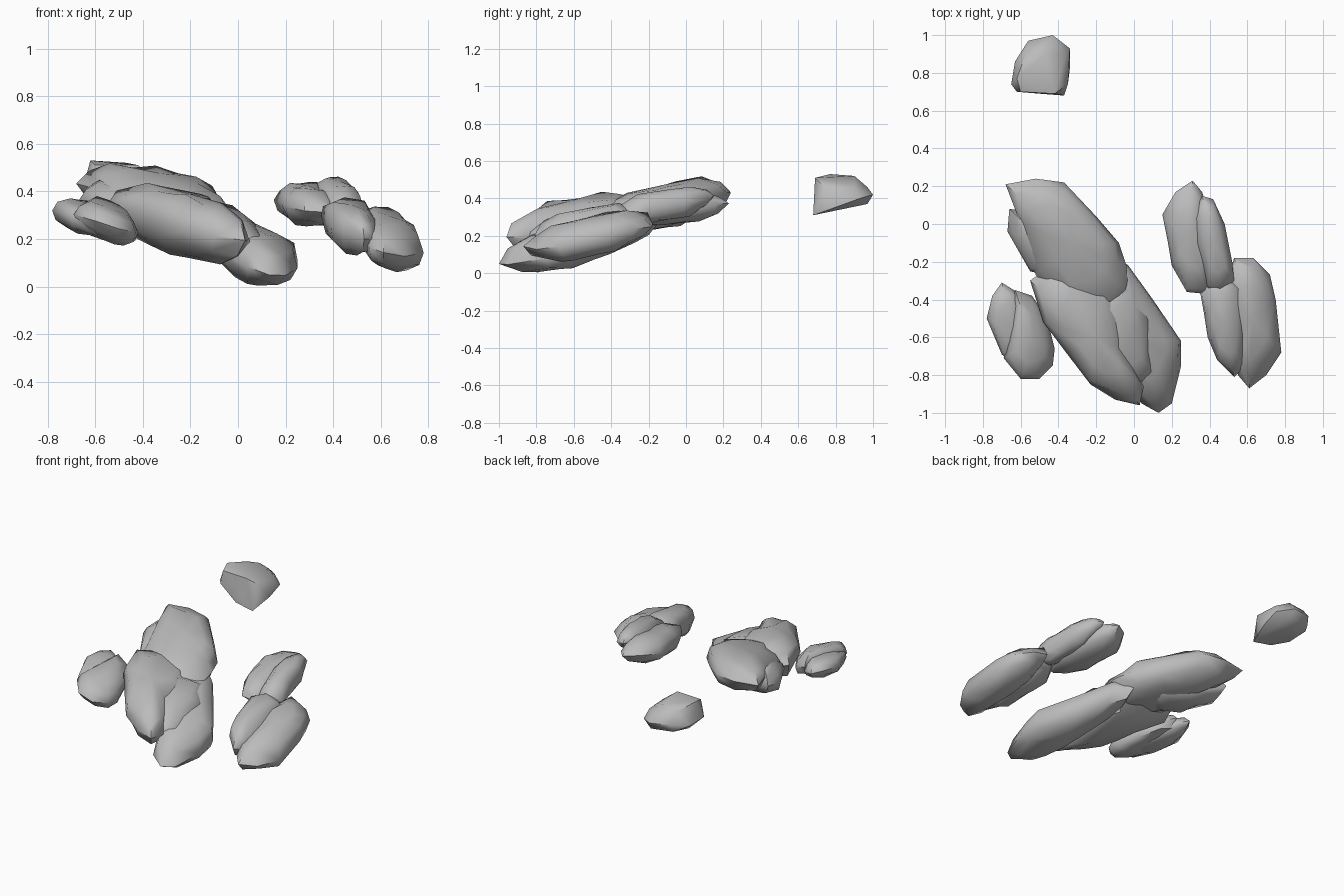
import bpy
import bmesh
import math
import random
from mathutils import Vector

random.seed(4)

default_cube = bpy.data.objects.get("Cube")
if default_cube:
    bpy.data.objects.remove(default_cube, do_unlink=True)

# Single grey stone material
stone = bpy.data.materials.new("grey_stone")
stone.use_nodes = True
stone_colour = (.5, .5, .5, 1)
stone.diffuse_color = stone_colour
stone.node_tree.nodes["Principled BSDF"].inputs["Base Color"].default_value = stone_colour

# Rounded slab section: scale of the outline, share of the half thickness
SECTION = [(.5, -.95), (.85, -.58), (1, 0), (.88, .55), (.55, .93)]


def finish(name, bm):
    """Turn the bmesh into a smooth-shaded stone object."""
    bmesh.ops.recalc_face_normals(bm, faces=bm.faces[:])
    mesh = bpy.data.meshes.new(name)
    bm.to_mesh(mesh)
    bm.free()
    mesh.materials.append(stone)
    obj = bpy.data.objects.new(name, mesh)
    bpy.context.collection.objects.link(obj)
    bpy.ops.object.select_all(action='DESELECT')
    obj.select_set(True)
    bpy.context.view_layer.objects.active = obj
    bpy.ops.object.shade_smooth_by_angle(angle=math.radians(50))
    return obj


def slab(name, outline, height, half, slope_x, slope_y):
    """Domed rock slab: plan outline lying on a sloping middle plane."""
    points = [Vector(p) for p in outline]
    centre = sum(points, Vector((0, 0))) / len(points)
    bm = bmesh.new()

    def place(offset, level):
        z = height + slope_x * offset.x + slope_y * offset.y + level * half
        return bm.verts.new((centre.x + offset.x, centre.y + offset.y, z))

    rings = []
    for scale, level in SECTION:
        ring = []
        for p in points:
            wobble = random.uniform(-.06, .06) if scale < 1 else 0
            bump = random.uniform(-.1, .1)
            ring.append(place((p - centre) * (scale + wobble), level + bump))
        rings.append(ring)

    count = len(points)
    for lower, upper in zip(rings, rings[1:]):
        for i in range(count):
            j = (i + 1) % count
            bm.faces.new((lower[i], lower[j], upper[j], upper[i]))
    for ring, level in ((rings[0], -1), (rings[-1], 1)):
        tip = place(Vector((0, 0)), level)
        for i in range(count):
            bm.faces.new((ring[i], ring[(i + 1) % count], tip))
    return finish(name, bm)


def boulder(name, corners):
    """Faceted stone wrapped around its corner points."""
    bm = bmesh.new()
    for corner in corners:
        bm.verts.new(corner)
    result = bmesh.ops.convex_hull(bm, input=bm.verts[:])
    unused = [v for v in result["geom_interior"] if isinstance(v, bmesh.types.BMVert)]
    bmesh.ops.delete(bm, geom=unused, context='VERTS')
    return finish(name, bm)


# Main outcrop: overlapping slabs stepping up towards the back
slab("main_back_slab",
     [(-.68, .21), (-.52, .24), (-.37, .22), (-.2, .04), (-.08, -.1), (-.04, -.22),
      (-.03, -.36), (-.15, -.5), (-.35, -.45), (-.52, -.27), (-.6, 0)],
     height=.365, half=.11, slope_x=-.06, slope_y=.17)
slab("main_lower_slab",
     [(-.66, .08), (-.67, -.04), (-.55, -.25), (-.3, -.32), (-.22, -.1), (-.45, .05)],
     height=.34, half=.09, slope_x=-.1, slope_y=.1)
slab("main_middle_slab",
     [(-.55, -.3), (-.48, -.52), (-.36, -.68), (-.23, -.85), (-.1, -.93), (.03, -.96),
      (.05, -.86), (-.03, -.68), (-.05, -.45), (-.13, -.25), (-.4, -.19)],
     height=.255, half=.135, slope_x=-.2, slope_y=.06)
slab("main_saddle_slab",
     [(-.2, -.35), (-.02, -.28), (.08, -.5), (.1, -.8), (0, -.88), (-.14, -.7)],
     height=.23, half=.085, slope_x=-.28, slope_y=.15)
slab("main_front_slab",
     [(-.03, -.22), (.1, -.4), (.25, -.62), (.25, -.75), (.2, -.95), (.13, -1),
      (.04, -.95), (-.06, -.75), (-.16, -.5), (-.2, -.25), (-.13, -.14)],
     height=.16, half=.11, slope_x=-.2, slope_y=.2)

# Small outcrop on the right side of the model
slab("small_outer_slab",
     [(-.78, -.5), (-.75, -.38), (-.7, -.31), (-.62, -.36), (-.53, -.5),
      (-.5, -.7), (-.6, -.78), (-.7, -.69)],
     height=.29, half=.065, slope_x=-.2, slope_y=.1)
slab("small_inner_slab",
     [(-.63, -.35), (-.54, -.38), (-.46, -.5), (-.42, -.66), (-.43, -.75),
      (-.5, -.82), (-.6, -.82), (-.69, -.71)],
     height=.27, half=.075, slope_x=-.3, slope_y=.1)

# Long outcrop on the left side of the model
slab("long_back_outer_slab",
     [(.15, .05), (.22, .17), (.31, .23), (.36, .17), (.42, 0), (.44, -.2),
      (.38, -.37), (.28, -.36), (.2, -.22), (.18, -.1)],
     height=.345, half=.08, slope_x=-.05, slope_y=.1)
slab("long_back_inner_slab",
     [(.36, .15), (.42, .13), (.48, 0), (.52, -.2), (.53, -.3), (.46, -.37),
      (.39, -.35), (.33, -.1), (.32, .05)],
     height=.365, half=.08, slope_x=-.1, slope_y=.15)
slab("long_front_inner_slab",
     [(.35, -.36), (.43, -.24), (.57, -.3), (.6, -.6), (.58, -.76), (.53, -.81),
      (.44, -.72), (.39, -.6), (.37, -.47)],
     height=.25, half=.095, slope_x=-.1, slope_y=.15)
slab("long_front_outer_slab",
     [(.53, -.18), (.63, -.18), (.72, -.27), (.75, -.4), (.78, -.68), (.7, -.8),
      (.61, -.87), (.55, -.8), (.51, -.55), (.48, -.35)],
     height=.2, half=.1, slope_x=-.15, slope_y=.18)

# Lone boulder with a steep front and a tapering back
boulder("lone_boulder",
        [(-.62, .77, .53), (-.6, .7, .51), (-.42, .69, .51), (-.47, .9, .52),
         (-.57, .91, .5), (-.65, .74, .42), (-.62, .7, .42), (-.5, .69, .33),
         (-.37, .68, .31), (-.35, .74, .46), (-.34, .82, .36), (-.34, .93, .4),
         (-.36, .9, .46), (-.43, 1, .42), (-.45, .97, .46), (-.56, .97, .43),
         (-.57, .95, .38), (-.63, .86, .4), (-.42, .97, .37), (-.57, .78, .34)])
